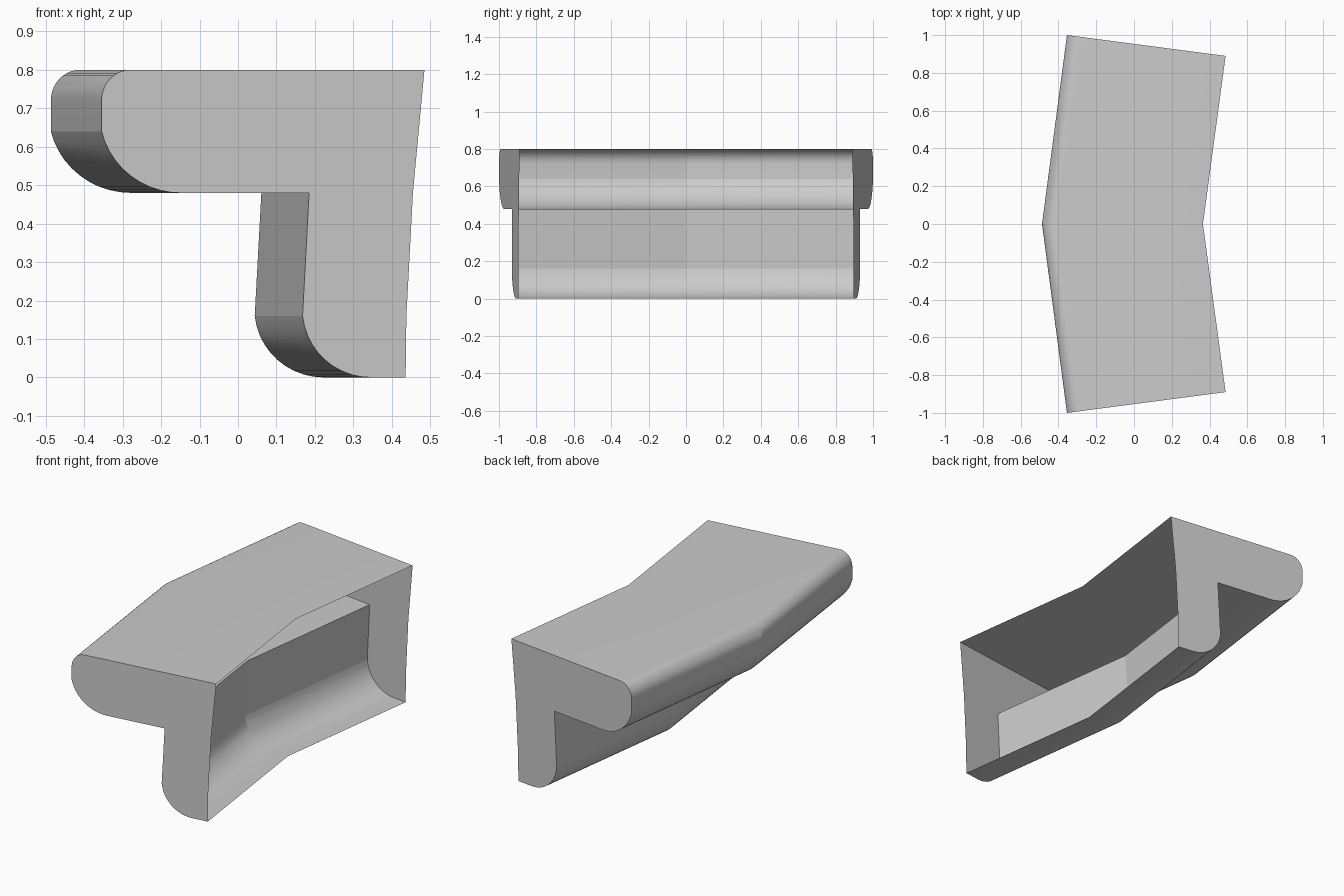
import bpy, bmesh, math

if "Cube" in bpy.data.objects:
    bpy.data.objects.remove(bpy.data.objects["Cube"])

SEG = 10


def lower_arc(x0, z0, x1, z1):
    """Round from (x0, z0) down to (x1, z1), level at the lower end."""
    dx, dz = x1 - x0, z0 - z1
    r = (dx * dx + dz * dz) / (2 * dz)
    cz = z1 + r
    a0 = math.atan2(z0 - cz, -dx) % (2 * math.pi)
    a1 = 1.5 * math.pi
    return [(x1 + r * math.cos(a0 + (a1 - a0) * i / SEG),
             cz + r * math.sin(a0 + (a1 - a0) * i / SEG)) for i in range(SEG + 1)]


# Cross-section at the end cap (x, z): top, nose, underside, skirt
profile = [(0.485, 0.80)]
for i in range(SEG + 1):
    a = math.pi / 2 * (1 + i / SEG)
    profile.append((-0.28 + 0.075 * math.cos(a), 0.72 + 0.08 * math.sin(a)))
profile += lower_arc(-0.355, 0.64, -0.15, 0.48)
profile.append((0.185, 0.48))
profile += lower_arc(0.168, 0.16, 0.345, 0.0)
profile.append((0.436, 0.0))
# Slightly bowed open rear edge, used by the caps only
rear = [(0.438, 0.16), (0.455, 0.48)]


def end_y(x):
    return 1.0 - 0.131 * (x + 0.355)


def middle_x(x):
    return -0.487 + (x + 0.355) * 0.852 / 0.84


bm = bmesh.new()
front = [bm.verts.new((x, -end_y(x), z)) for x, z in profile]
middle = [bm.verts.new((middle_x(x), 0, z)) for x, z in profile]
back = [bm.verts.new((x, end_y(x), z)) for x, z in profile]

# Shell bent at the middle, open at the rear
for a, b in ((front, middle), (middle, back)):
    for i in range(len(profile) - 1):
        bm.faces.new((a[i + 1], a[i], b[i], b[i + 1]))

# End caps
bm.faces.new(front + [bm.verts.new((x, -end_y(x), z)) for x, z in rear])
bm.faces.new(list(reversed(back + [bm.verts.new((x, end_y(x), z)) for x, z in rear])))

mesh = bpy.data.meshes.new("bent_cornice")
bm.to_mesh(mesh)
bm.free()
obj = bpy.data.objects.new("bent_cornice", mesh)
bpy.context.collection.objects.link(obj)
bpy.context.view_layer.objects.active = obj
obj.select_set(True)
bpy.ops.object.shade_smooth_by_angle(angle=math.radians(13))
